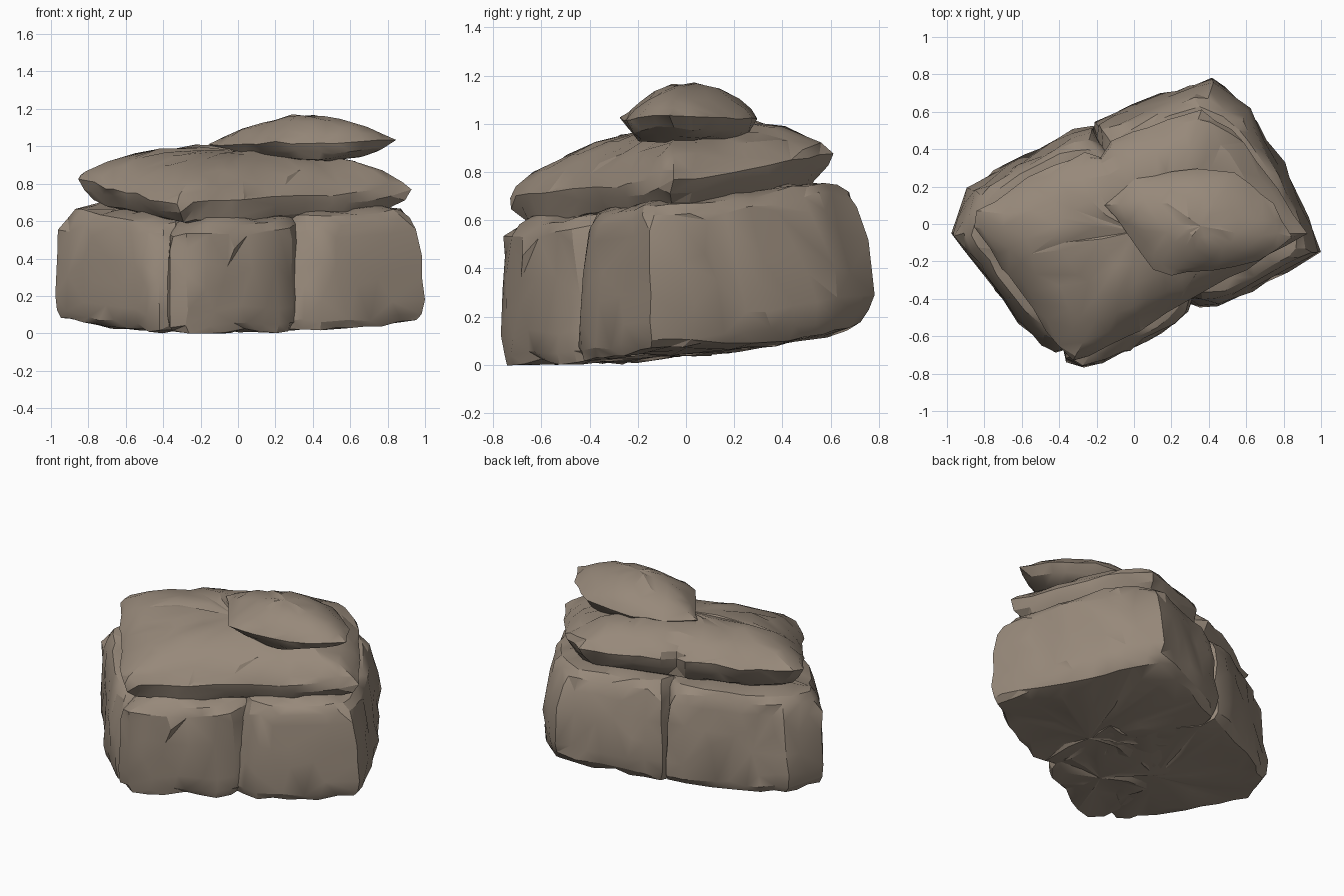
import bpy, bmesh, random
from mathutils import Vector, noise

if "Cube" in bpy.data.objects:
    bpy.data.objects.remove(bpy.data.objects["Cube"])

random.seed(4)
mat = bpy.data.materials.new("sandstone")
mat.diffuse_color = (0.31, 0.25, 0.195, 1)
mat.use_nodes = True
mat.node_tree.nodes["Principled BSDF"].inputs["Base Color"].default_value = mat.diffuse_color


def resample(outline, step):
    """Split each outline edge into short pieces."""
    pts = []
    for i, p in enumerate(outline):
        a, b = Vector(p), Vector(outline[(i + 1) % len(outline)])
        n = max(1, round((b - a).length / step))
        pts += [a.lerp(b, k / n) for k in range(n)]
    return pts


def relax(pts, times):
    """Round off an outline by averaging neighbours."""
    for _ in range(times):
        pts = [(pts[i - 1] + p * 2 + pts[(i + 1) % len(pts)]) / 4 for i, p in enumerate(pts)]
    return pts


def rock(name, outline, centre, profile, height, step=0.09, rough=0.02, keep=0.6):
    """Loft scaled copies of an outline; height(x, y, level) gives z."""
    pts, c = resample(outline, step), Vector(centre)
    bm = bmesh.new()
    rings = []
    for level, scale in profile:
        ring = []
        for p in relax(pts, int((1 - scale) * 14)):
            q = c + (p - c) * scale
            ring.append(bm.verts.new((q.x, q.y, height(q.x, q.y, level))))
        rings.append(ring)
    n = len(pts)
    for lo, hi in zip(rings, rings[1:]):
        for i in range(n):
            j = (i + 1) % n
            bm.faces.new((lo[i], lo[j], hi[j], hi[i]))
    # close bottom and top with fans
    for ring, level in ((rings[0], profile[0][0]), (rings[-1], profile[-1][0])):
        mid = bm.verts.new((c.x, c.y, height(c.x, c.y, level)))
        for i in range(n):
            bm.faces.new((ring[i], ring[(i + 1) % n], mid))
    # weathering
    for v in bm.verts:
        v.co += noise.noise_vector(v.co * 4.5) * rough
        v.co += Vector([random.uniform(-1, 1) for _ in range(3)]) * rough * 0.45
        v.co.z = max(v.co.z, 0)
    bmesh.ops.recalc_face_normals(bm, faces=bm.faces)
    bmesh.ops.triangulate(bm, faces=bm.faces)
    mesh = bpy.data.meshes.new(name)
    bm.to_mesh(mesh)
    bm.free()
    ob = bpy.data.objects.new(name, mesh)
    bpy.context.collection.objects.link(ob)
    # irregular chipped facets
    dec = ob.modifiers.new("facets", "DECIMATE")
    dec.ratio = keep
    bpy.context.view_layer.update()
    deps = bpy.context.evaluated_depsgraph_get()
    faceted = bpy.data.meshes.new_from_object(ob.evaluated_get(deps))
    ob.modifiers.clear()
    ob.data = faceted
    faceted.materials.clear()
    faceted.materials.append(mat)
    bpy.ops.object.select_all(action="DESELECT")
    ob.select_set(True)
    bpy.context.view_layer.objects.active = ob
    bpy.ops.object.shade_smooth_by_angle(angle=0.45)
    return ob


def block_z(x, y, t):
    """Base blocks lie between a curved underside and a sloping top."""
    low = 0.04 + 0.06 * y + 0.14 * max(y, 0) ** 2 + 0.035 * x * x
    return low + t * (0.678 + 0.137 * y - low)


# Base blocks: the front one is upright, the others lean in toward the top
upright = [(0.0, 0.45), (0.0, 0.8), (0.01, 0.94), (0.07, 0.985), (0.22, 1.0), (0.42, 1.0),
           (0.62, 1.0), (0.8, 0.99), (0.92, 0.96), (0.985, 0.88), (1.02, 0.7), (1.02, 0.4)]
leaning = [(0.0, 0.45), (0.0, 0.8), (0.01, 0.94), (0.07, 0.985), (0.2, 1.0), (0.4, 0.985),
           (0.6, 0.965), (0.8, 0.935), (0.92, 0.905), (0.985, 0.85), (1.02, 0.7), (1.02, 0.4)]

rock("front_block",
     [(-0.38, -0.62), (-0.36, -0.73), (-0.28, -0.77), (-0.16, -0.74), (0.05, -0.63), (0.22, -0.53),
      (0.29, -0.46), (0.32, -0.36), (0.3, 0.15), (-0.35, 0.1)],
     (-0.03, -0.36), upright, block_z)
rock("left_block",
     [(-0.3, -0.55), (-0.34, -0.67), (-0.42, -0.69), (-0.49, -0.655), (-0.62, -0.53), (-0.8, -0.28),
      (-0.99, -0.05), (-0.89, 0.2), (-0.6, 0.36), (-0.33, 0.51), (-0.22, 0.53), (-0.17, 0.46),
      (0.15, 0.2), (-0.1, -0.4)],
     (-0.3, -0.15), leaning, block_z)
rock("right_block",
     [(0.25, -0.33), (0.28, -0.41), (0.36, -0.435), (0.45, -0.44), (0.72, -0.31), (1.0, -0.15), (0.92, 0.08),
      (0.8, 0.32), (0.61, 0.62), (0.42, 0.775), (0.15, 0.69), (-0.12, 0.59), (-0.21, 0.54), (-0.22, 0.42),
      (-0.15, 0.0)],
     (0.3, -0.05), leaning, block_z)

# Middle slab: wide stone with a pointed rim and domed top
rock("middle_slab",
     [(-0.33, -0.74), (-0.02, -0.6), (0.3, -0.4), (0.6, -0.24), (0.92, -0.06), (0.72, 0.24), (0.53, 0.5),
      (0.36, 0.6), (0.1, 0.52), (-0.11, 0.44), (-0.18, 0.36), (-0.27, 0.38), (-0.6, 0.22),
      (-0.84, 0.06), (-0.85, -0.02), (-0.6, -0.38)],
     (0.02, -0.04),
     [(-0.15, 0.5), (-0.14, 0.8), (-0.11, 0.91), (-0.05, 0.97), (0.0, 1.0), (0.04, 0.955),
      (0.09, 0.86), (0.135, 0.73), (0.17, 0.55), (0.19, 0.3)],
     lambda x, y, t: 0.80 - 0.025 * x + 0.15 * y + t)

# Top slab: small capstone set back to the right
rock("top_slab",
     [(-0.15, 0.1), (-0.04, -0.03), (0.1, -0.24), (0.2, -0.27), (0.45, -0.24), (0.7, -0.19),
      (0.84, -0.06), (0.75, 0.1), (0.55, 0.27), (0.38, 0.3), (0.2, 0.28), (0.0, 0.24)],
     (0.36, -0.02),
     [(-0.09, 0.45), (-0.08, 0.75), (-0.05, 0.9), (0.0, 1.0), (0.035, 0.91), (0.075, 0.76),
      (0.115, 0.53), (0.14, 0.25)],
     lambda x, y, t: 1.012 + 0.02 * x + t, step=0.1, rough=0.016)
